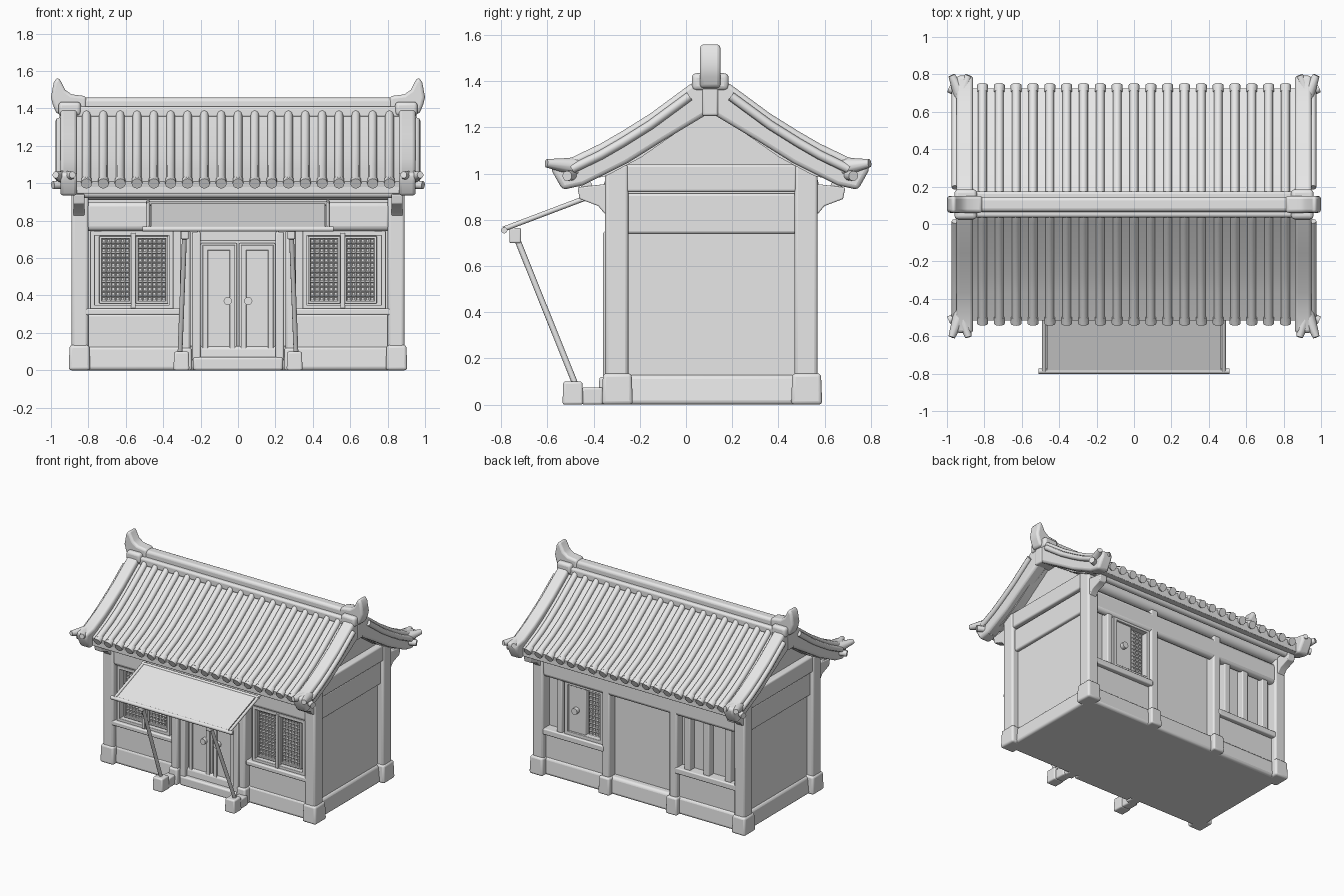
import bpy, bmesh, math
from mathutils import Vector

cube = bpy.data.objects.get("Cube")
if cube:
    bpy.data.objects.remove(cube, do_unlink=True)

grey = bpy.data.materials.new("pale_grey")
grey.use_nodes = True
COLOUR = (0.8, 0.8, 0.8, 1)
grey.diffuse_color = COLOUR
grey.node_tree.nodes["Principled BSDF"].inputs["Base Color"].default_value = COLOUR
RIDGE_Y = 0.105


def finish(name, bm, bevel=0.0, smooth=True):
    bmesh.ops.recalc_face_normals(bm, faces=bm.faces)
    me = bpy.data.meshes.new(name)
    bm.to_mesh(me)
    bm.free()
    me.materials.append(grey)
    ob = bpy.data.objects.new(name, me)
    bpy.context.collection.objects.link(ob)
    if bevel:
        mod = ob.modifiers.new("soft_edges", "BEVEL")
        mod.width, mod.segments, mod.limit_method = bevel, 3, "ANGLE"
    if smooth:
        bpy.ops.object.select_all(action="DESELECT")
        ob.select_set(True)
        bpy.context.view_layer.objects.active = ob
        bpy.ops.object.shade_smooth_by_angle(angle=math.radians(40))
    return ob


def box(name, x, y, z, bevel=0.006, top=1.0):
    """Box from ranges; top scales the upper face for tapered blocks."""
    bm = bmesh.new()
    bmesh.ops.create_cube(bm, size=1)
    for v in bm.verts:
        k = top if v.co.z > 0 else 1
        v.co = [(a + b) / 2 + c * f * (b - a)
                for (a, b), c, f in zip((sorted(x), y, z), v.co, (k, k, 1))]
    return finish(name, bm, bevel)


def prism(name, pts, place, a, b, bevel=0.0):
    """Extrude a 2D outline between depths a and b; place maps (u, v, depth) to 3D."""
    bm = bmesh.new()
    lo = [bm.verts.new(place(u, v, a)) for u, v in pts]
    hi = [bm.verts.new(place(u, v, b)) for u, v in pts]
    bm.faces.new(lo)
    bm.faces.new(hi[::-1])
    for i in range(len(pts)):
        j = (i + 1) % len(pts)
        bm.faces.new((lo[i], lo[j], hi[j], hi[i]))
    return finish(name, bm, bevel)


def add_bar(bm, p, q, r, r2=None, sides=12):
    p, q = Vector(p), Vector(q)
    rot = (q - p).to_track_quat("Z", "Y").to_matrix().to_4x4()
    rot.translation = (p + q) / 2
    bmesh.ops.create_cone(bm, cap_ends=True, segments=sides, radius1=r,
                          radius2=r if r2 is None else r2,
                          depth=(q - p).length, matrix=rot)


def bar(name, p, q, r, r2=None):
    bm = bmesh.new()
    add_bar(bm, p, q, r, r2)
    return finish(name, bm)


def tubes(name, paths, r):
    cu = bpy.data.curves.new(name, "CURVE")
    cu.dimensions, cu.bevel_depth, cu.bevel_resolution, cu.use_fill_caps = "3D", r, 2, True
    for path in paths:
        sp = cu.splines.new("POLY")
        sp.points.add(len(path) - 1)
        for pt, co in zip(sp.points, path):
            pt.co = (*co, 1)
        sp.use_smooth = True
    cu.materials.append(grey)
    ob = bpy.data.objects.new(name, cu)
    bpy.context.collection.objects.link(ob)
    bpy.ops.object.select_all(action="DESELECT")
    ob.select_set(True)
    bpy.context.view_layer.objects.active = ob
    bpy.ops.object.convert(target="MESH")


def lattice(name, x0, x1, y, z0, z1, nx, nz):
    bm = bmesh.new()
    for i in range(nx + 1):
        x = x0 + (x1 - x0) * i / nx
        add_bar(bm, (x, y, z0), (x, y, z1), 0.006, sides=4)
    for i in range(nz + 1):
        z = z0 + (z1 - z0) * i / nz
        add_bar(bm, (x0, y, z), (x1, y, z), 0.006, sides=4)
    finish(name, bm, smooth=False)


def frame(name, x0, x1, y, z0, z1, w=0.025):
    for part, xs, zs in (("left", (x0, x0 + w), (z0, z1)), ("right", (x1 - w, x1), (z0, z1)),
                         ("top", (x0, x1), (z1 - w, z1)), ("bottom", (x0, x1), (z0, z0 + w))):
        box(f"{name}_{part}", xs, y, zs, 0.004)


# Walls, plinth and gables
box("wall_core", (-0.84, 0.84), (-0.28, 0.49), (0.02, 1.0))
box("plinth", (-0.87, 0.87), (-0.33, 0.55), (0, 0.13), 0.02, 0.98)
gable = [(-0.3, 0.95), (0.51, 0.95), (0.51, 1.02), (RIDGE_Y, 1.3), (-0.3, 1.02)]
prism("gable_wall", gable, lambda u, v, d: (d, u, v), -0.835, 0.835)
for s, side in ((-1, "right"), (1, "left")):
    for y0, y1, end in ((-0.35, -0.25, "front"), (0.47, 0.57, "back")):
        box(f"{side}_{end}_column", (s * 0.80, s * 0.89), (y0, y1), (0.1, 1.04), 0.015)
        box(f"{side}_{end}_footing", (s * 0.79, s * 0.905), (y0 - 0.015, y1 + 0.02), (0, 0.135), 0.015, 0.92)
    box(f"{side}_gable_lower_beam", (s * 0.82, s * 0.865), (-0.26, 0.48), (0.74, 0.915), 0.012)
    box(f"{side}_gable_upper_beam", (s * 0.82, s * 0.885), (-0.26, 0.48), (0.92, 1.04), 0.012)
    box(f"{side}_ridge_block", (s * 0.82, s * 0.955), (0.07, 0.14), (1.25, 1.43), 0.01)

# Beams, purlins and eave brackets
for y, out, end in ((-0.31, -1, "front"), (0.53, 1, "back")):
    box(f"{end}_lintel", (-0.82, 0.82), (y - 0.03, y + 0.03), (0.745, 0.9), 0.025)
    bar(f"{end}_wall_purlin", (-0.86, y, 0.955), (0.86, y, 0.955), 0.045)
    bar(f"{end}_eave_purlin", (-0.87, y + out * 0.12, 0.945), (0.87, y + out * 0.12, 0.945), 0.025)
    for s in (-1, 1):
        pts = [(0, 0.8), (0.045, 0.83), (0.07, 0.86), (0.15, 0.89), (0.16, 0.94), (0, 0.96)]
        prism(f"{end}_bracket", pts, lambda u, v, d: (d, y + out * u, v), s * 0.82, s * 0.88, 0.006)

# Roof slab with its sagging profile, tile ribs and eave discs
field = [(0.0, 1.4), (0.04, 1.38), (0.09, 1.34), (0.26, 1.215), (0.38, 1.135), (0.475, 1.08), (0.62, 1.01)]
under = [(0.61, 0.955), (0.45, 0.99), (0.3, 1.07), (0.0, 1.28)]
place_roof = lambda side: lambda u, v, d: (d, RIDGE_Y + side * u, v)
COUNT = 19
columns = [-0.81 + 1.62 * i / (COUNT - 1) for i in range(COUNT)]
for side, end in ((-1, "front"), (1, "back")):
    prism(f"{end}_roof_slab", field + under, place_roof(side), -0.9, 0.9)
    tubes(f"{end}_tile_ribs",
          [[(x, RIDGE_Y + side * u, v + 0.004) for u, v in field] for x in columns], 0.023)
    bm = bmesh.new()
    for x in columns:
        add_bar(bm, (x, RIDGE_Y + side * 0.6, 1.015), (x, RIDGE_Y + side * 0.637, 0.998), 0.029)
    finish(f"{end}_eave_tiles", bm)
    box(f"{end}_eave_board", (-0.93, 0.93), sorted((RIDGE_Y + side * 0.56, RIDGE_Y + side * 0.615)), (0.945, 0.985), 0.005)

# Broad verges at the gable ends, with flared horn tips
verge = [(0.0, 1.43), (0.09, 1.385), (0.26, 1.26), (0.38, 1.185), (0.475, 1.13), (0.6, 1.07), (0.69, 1.055),
         (0.685, 1.01), (0.64, 0.93), (0.55, 0.95), (0.36, 1.045), (0.2, 1.145), (0.0, 1.265)]
for side, end in ((-1, "front"), (1, "back")):
    reach = 0.71 if side < 0 else 0.69
    for s in (-1, 1):
        prism(f"{end}_verge", verge, place_roof(side), s * 0.86, s * 0.95, 0.018)
        tubes(f"{end}_verge_edge",
              [[(s * 0.955, RIDGE_Y + side * u, v - 0.05) for u, v in verge[1:6]]], 0.02)
        for x in (0.975, 0.885):
            bar(f"{end}_horn_tip", (s * 0.925, RIDGE_Y + side * 0.58, 1.03),
                (s * x, RIDGE_Y + side * reach, 1.045), 0.04, 0.018)
        bar(f"{end}_corner_tile", (s * 0.9, RIDGE_Y + side * 0.58, 0.995),
            (s * 0.99, RIDGE_Y + side * 0.62, 0.99), 0.022)

# Ridge and upturned finials
box("ridge_base", (-0.93, 0.93), (0.035, 0.175), (1.35, 1.41), 0.015)
box("ridge", (-0.93, 0.93), (0.065, 0.145), (1.38, 1.457), 0.02)
finial = [(0.81, 1.37), (0.97, 1.37), (0.99, 1.42), (1.0, 1.46), (0.985, 1.54), (0.965, 1.568),
          (0.95, 1.55), (0.925, 1.5), (0.89, 1.475), (0.81, 1.465)]
for s in (-1, 1):
    prism("ridge_finial", finial, lambda u, v, d: (s * u, d, v), 0.06, 0.15, 0.022)
    box("finial_base", (s * 0.84, s * 0.96), (0.025, 0.185), (1.36, 1.435), 0.02)

# Front door
for s in (-1, 1):
    box("door_leaf", (s * 0.005, s * 0.2), (-0.31, -0.27), (0.07, 0.68), 0.008)
    frame("door_panel", *sorted((s * 0.015, s * 0.19)), (-0.32, -0.3), 0.08, 0.67, 0.03)
    bar("door_knob", (s * 0.055, -0.345, 0.37), (s * 0.055, -0.3, 0.37), 0.022)
    box("door_jamb", (s * 0.2, s * 0.245), (-0.35, -0.26), (0.05, 0.74), 0.008)
    box("door_post", (s * 0.255, s * 0.31), (-0.36, -0.26), (0.1, 0.75), 0.012)
    box("door_post_footing", (s * 0.245, s * 0.325), (-0.38, -0.28), (0, 0.12), 0.012, 0.9)
box("door_head", (-0.22, 0.22), (-0.34, -0.26), (0.69, 0.745))
box("door_threshold", (-0.24, 0.24), (-0.36, -0.27), (0, 0.07), 0.012)

# Front lattice windows
for s in (-1, 1):
    frame("window_frame", *sorted((s * 0.345, s * 0.79)), (-0.325, -0.27), 0.325, 0.745)
    box("window_mullion", (s * 0.547, s * 0.572), (-0.335, -0.27), (0.33, 0.735), 0.004)
    for a, b in ((0.385, 0.535), (0.58, 0.73)):
        x0, x1 = sorted((s * a, s * b))
        lattice("window_lattice", x0, x1, -0.288, 0.37, 0.705, 6, 13)
        frame("window_sash", x0 - 0.012, x1 + 0.012, (-0.305, -0.27), 0.357, 0.718, 0.014)
    box("window_sill", (s * 0.31, s * 0.82), (-0.35, -0.27), (0.295, 0.33), 0.008)
    box("apron_wall", (s * 0.31, s * 0.81), (-0.315, -0.27), (0.1, 0.3), 0.012)

# Back posts, hatch, plain bay and paned window
for s in (-1, 1):
    box("back_post", (s * 0.25, s * 0.315), (0.47, 0.56), (0.1, 0.93), 0.012)
    box("back_post_footing", (s * 0.235, s * 0.33), (0.48, 0.585), (0, 0.13), 0.012, 0.92)
    box("back_sill", (s * 0.3, s * 0.82), (0.48, 0.565), (0.31, 0.355), 0.008)
    box("back_apron", (s * 0.3, s * 0.82), (0.47, 0.53), (0.1, 0.32), 0.01)
frame("hatch_frame", 0.31, 0.64, (0.48, 0.545), 0.35, 0.76, 0.03)
box("hatch_door", (0.47, 0.62), (0.48, 0.53), (0.37, 0.74))
bar("hatch_knob", (0.545, 0.52, 0.55), (0.545, 0.56, 0.55), 0.024)
lattice("hatch_lattice", 0.35, 0.46, 0.498, 0.38, 0.73, 4, 12)
box("back_side_post", (0.655, 0.7), (0.48, 0.55), (0.35, 0.76), 0.008)
for x in (-0.39, -0.55, -0.73):
    box("back_window_post", (x - 0.025, x + 0.025), (0.48, 0.545), (0.34, 0.76), 0.006)

# Awning with props standing on stone blocks
awning = [(-0.44, 0.9), (-0.79, 0.765), (-0.79, 0.75), (-0.44, 0.885)]
prism("awning_sheet", awning, lambda u, v, d: (d, u, v), -0.465, 0.465)
bar("awning_front_bar", (-0.51, -0.787, 0.755), (0.51, -0.787, 0.755), 0.014)
bar("awning_back_bar", (-0.49, -0.45, 0.89), (0.49, -0.45, 0.89), 0.011)
for s in (-1, 1):
    bar("awning_side_rod", (s * 0.48, -0.79, 0.76), (s * 0.48, -0.42, 0.9), 0.011)
    bar("awning_prop", (s * 0.285, -0.745, 0.75), (s * 0.31, -0.48, 0.09), 0.013)
    box("prop_bracket", (s * 0.265, s * 0.305), (-0.765, -0.715), (0.7, 0.765))
    box("prop_block", (s * 0.26, s * 0.345), (-0.535, -0.445), (0, 0.1), 0.01, 0.92)
    box("prop_step", (s * 0.265, s * 0.335), (-0.45, -0.36), (0, 0.075), 0.01)
